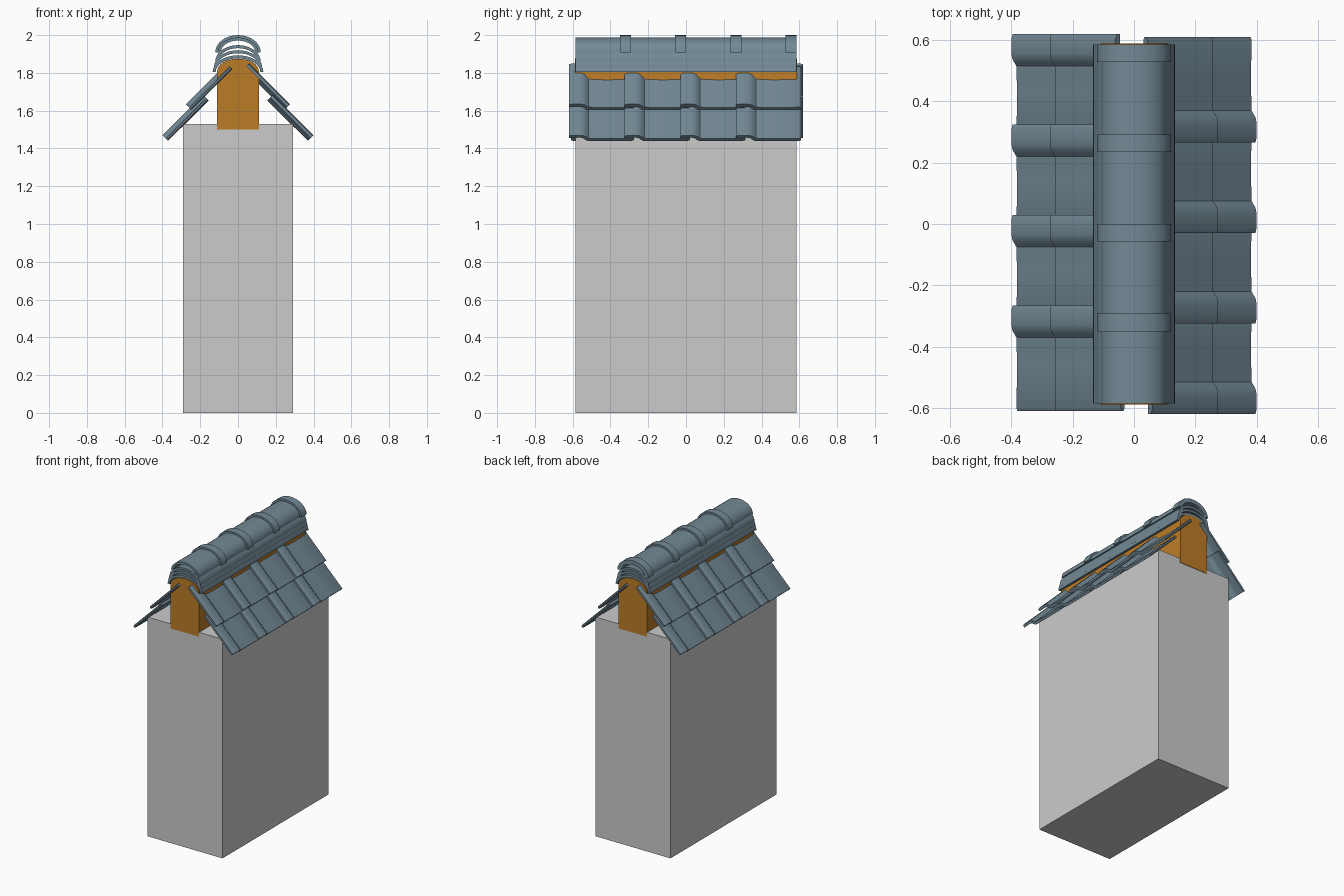
import bpy, bmesh, math
from mathutils import Vector

if "Cube" in bpy.data.objects:
    bpy.data.objects.remove(bpy.data.objects["Cube"])


def material(name, color):
    m = bpy.data.materials.new(name)
    m.diffuse_color = color
    m.use_nodes = True
    m.node_tree.nodes["Principled BSDF"].inputs["Base Color"].default_value = m.diffuse_color
    return m


SLATE = material("slate", (0.17, 0.25, 0.30, 1))
CLAY = material("clay", (0.50, 0.20, 0.02, 1))


def prism(name, outline, start, end, mat=None):
    """Solid from a 2D outline; start/end map outline points to 3D."""
    bm = bmesh.new()
    a = [bm.verts.new(start(*p)) for p in outline]
    b = [bm.verts.new(end(*p)) for p in outline]
    n = len(outline)
    bm.faces.new(a)
    bm.faces.new(b[::-1])
    for i in range(n):
        j = (i + 1) % n
        bm.faces.new((a[i], b[i], b[j], a[j]))
    bmesh.ops.recalc_face_normals(bm, faces=bm.faces)
    me = bpy.data.meshes.new(name)
    bm.to_mesh(me)
    bm.free()
    ob = bpy.data.objects.new(name, me)
    bpy.context.collection.objects.link(ob)
    if mat:
        me.materials.append(mat)
        bpy.ops.object.select_all(action='DESELECT')
        ob.select_set(True)
        bpy.context.view_layer.objects.active = ob
        bpy.ops.object.shade_smooth_by_angle(angle=math.radians(35))
    return ob


def along_y(name, outline, y0, y1, mat=None):
    return prism(name, outline, lambda x, z: (x, y0, z), lambda x, z: (x, y1, z), mat)


def arc(rx, rz, z, n=16):
    return [(rx * math.cos(math.pi * i / n), z + rz * math.sin(math.pi * i / n))
            for i in range(n + 1)]


def shell(rx, rz, z, t):
    return arc(rx, rz, z) + arc(rx - t, rz - t, z)[::-1]


# Wall body
along_y("wall", [(-.29, 0), (.29, 0), (.29, 1.53), (-.29, 1.53)], -.585, .585)

# Clay ridge core with domed top
along_y("ridge_core", [(-.11, 1.5), (.11, 1.5)] + arc(.11, .065, 1.81), -.588, .588, CLAY)

# Pantile cross-section: raised roll, then a shallow pan
top = [(0, .036), (.015, .042), (.065, .042), (.083, .037), (.095, .027),
       (.105, .019), (.20, .016), (.335, .019), (.345, .014)]
under = [(.345, .006), (.335, .001), (.20, 0), (.10, 0), (.088, .007),
         (.075, .020), (.06, .024), (.0, .022)]
tile = top + under

# Two rows of four tiles on each slope, second slope turned half round
for side, s in (("right", 1), ("left", -1)):
    for row, (ux, uz) in (("upper", (.03, 1.82)), ("lower", (.155, 1.655))):
        for k in range(4):
            def place(run):
                def f(w, h):
                    d = h * math.sqrt(.5)
                    return Vector((s * (ux + run + d), s * (-.62 + .295 * k + w),
                                   uz - run + d))
                return f
            prism(f"{side}_{row}_tile_{k + 1}", tile, place(0), place(.215), SLATE)

# Stacked curved ridge courses
for i in range(3):
    along_y(f"ridge_course_{i + 1}", shell(.134 - .007 * i, .088, 1.805 + .027 * i, .016),
            -.585, .585, SLATE)

# Ridge caps with a raised collar at the back end of each
for k in range(4):
    y = -.585 + .2925 * k
    along_y(f"ridge_cap_{k + 1}", shell(.107, .078, 1.909, .016), y, y + .2925, SLATE)
    along_y(f"cap_collar_{k + 1}", shell(.12, .091, 1.909, .015), y + .235, y + .2925, SLATE)
